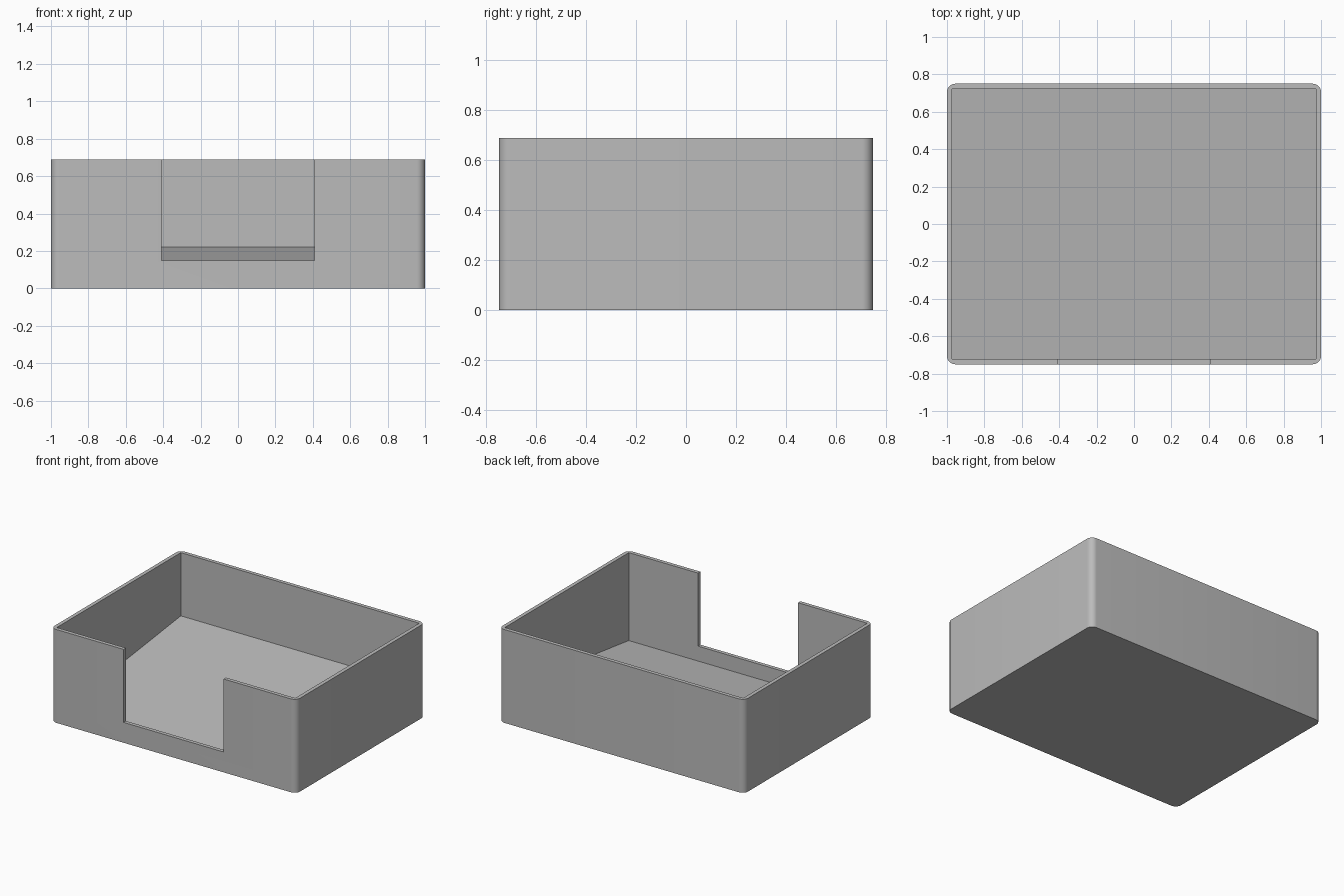
import bpy
import bmesh

if "Cube" in bpy.data.objects:
    bpy.data.objects.remove(bpy.data.objects["Cube"], do_unlink=True)

WIDTH, DEPTH, HEIGHT = 2.0, 1.5, 0.688
WALL, CORNER = 0.028, 0.045
FLOOR_FRONT, FLOOR_BACK = 0.04, 0.222
NOTCH_HALF, NOTCH_BOTTOM = 0.408, 0.15

grey = bpy.data.materials.new("plain grey")
grey.use_nodes = True
colour = (0.5, 0.5, 0.5, 1)
grey.diffuse_color = colour
grey.node_tree.nodes["Principled BSDF"].inputs["Base Color"].default_value = colour


def make_block(name, low, high, shape=None):
    """Box between two corners, optionally reshaped by a bmesh function."""
    bm = bmesh.new()
    bmesh.ops.create_cube(bm, size=1)
    for v in bm.verts:
        v.co = [a + (c + 0.5) * (b - a) for a, b, c in zip(low, high, v.co)]
    if shape:
        shape(bm)
    bmesh.ops.recalc_face_normals(bm, faces=bm.faces)
    mesh = bpy.data.meshes.new(name)
    bm.to_mesh(mesh)
    bm.free()
    mesh.materials.append(grey)
    obj = bpy.data.objects.new(name, mesh)
    bpy.context.collection.objects.link(obj)
    return obj


def round_uprights(bm):
    uprights = [e for e in bm.edges
                if abs(e.verts[0].co.z - e.verts[1].co.z) > 0.1]
    bmesh.ops.bevel(bm, geom=uprights, offset=CORNER, segments=8,
                    profile=0.5, affect='EDGES')


def slope_floor(bm):
    for v in bm.verts:
        if v.co.z < HEIGHT:
            v.co.z = FLOOR_FRONT if v.co.y < 0 else FLOOR_BACK


# Outer body with rounded upright corners
x, y = WIDTH / 2, DEPTH / 2
body = make_block("open_tray", (-x, -y, 0), (x, y, HEIGHT), round_uprights)

# Cutters: square-cornered cavity with a sloping floor, and the front opening
ix, iy = x - WALL, y - WALL
cavity = make_block("cavity_cutter", (-ix, -iy, FLOOR_FRONT),
                    (ix, iy, HEIGHT + 0.2), slope_floor)
notch = make_block("front_opening_cutter", (-NOTCH_HALF, -y - 0.1, NOTCH_BOTTOM),
                   (NOTCH_HALF, -iy + 0.01, HEIGHT + 0.3))

bpy.ops.object.select_all(action='DESELECT')
body.select_set(True)
bpy.context.view_layer.objects.active = body
for cutter in (cavity, notch):
    cutter.hide_render = True
    cut = body.modifiers.new(cutter.name, 'BOOLEAN')
    cut.operation = 'DIFFERENCE'
    cut.solver = 'EXACT'
    cut.object = cutter
    bpy.ops.object.modifier_apply(modifier=cut.name)
    bpy.data.objects.remove(cutter, do_unlink=True)

bpy.ops.object.shade_smooth_by_angle(angle=0.5)
